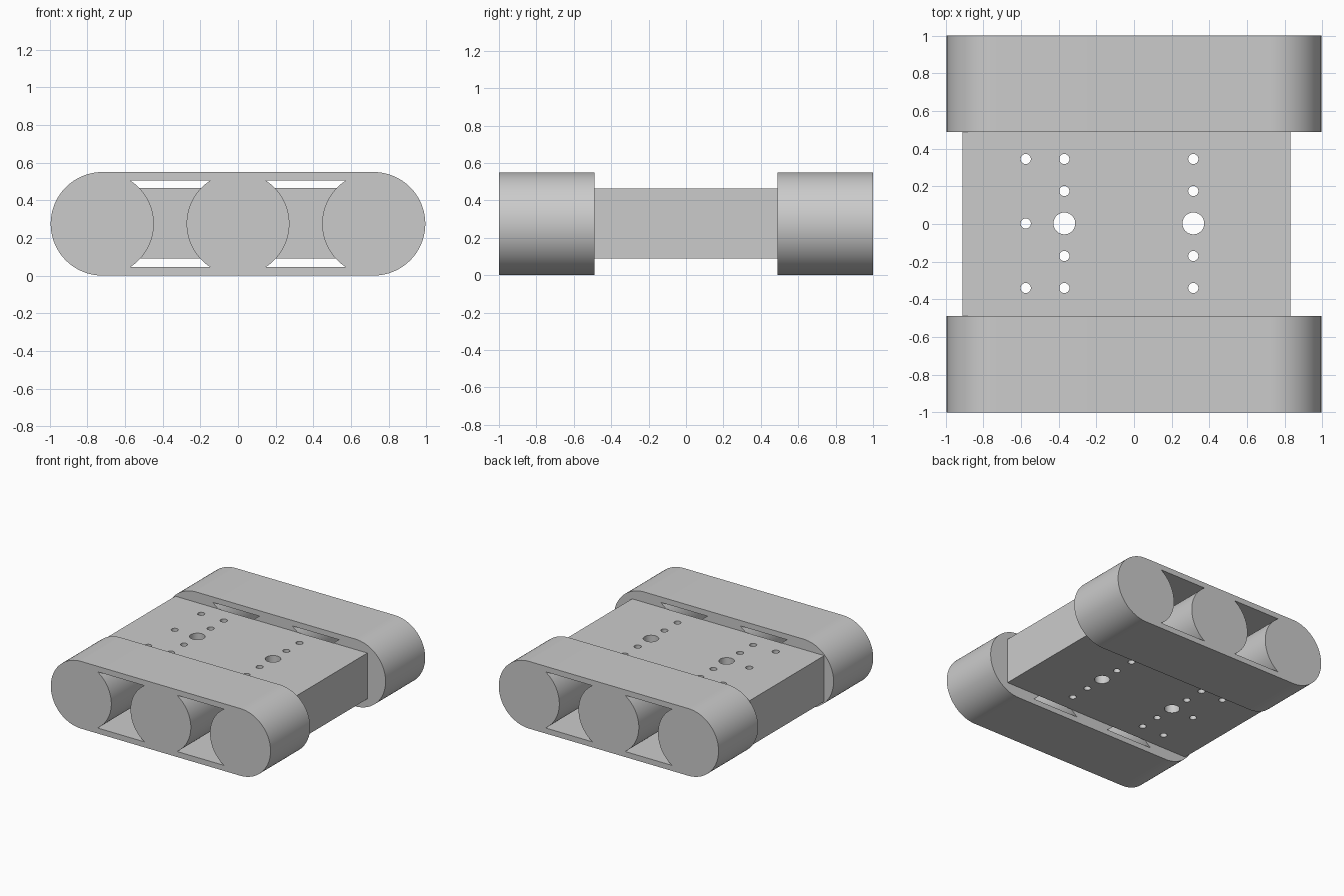
import bpy, bmesh, math

if "Cube" in bpy.data.objects:
    bpy.data.objects.remove(bpy.data.objects["Cube"])

grey = bpy.data.materials.new("light grey")
grey.diffuse_color = (0.6, 0.6, 0.6, 1)
grey.use_nodes = True
grey.node_tree.nodes["Principled BSDF"].inputs["Base Color"].default_value = grey.diffuse_color

R, ZC, WX = 0.273, 0.275, 0.72      # wheel radius, axle height, axle spacing
BELT_IN = 0.23                      # half height of the space inside the belt
Y_IN = 0.488                        # inner face of each track


def arc(cx, cy, r, a0, a1, n):
    return [(cx + r * math.cos(math.radians(a0 + (a1 - a0) * i / n)),
             cy + r * math.sin(math.radians(a0 + (a1 - a0) * i / n))) for i in range(n + 1)]


def circle(cx, cy, r, n=40):
    return arc(cx, cy, r, 0, 360, n)[:-1]


def extrude_profile(name, loops, half, loc, rot=(0, 0, 0)):
    """Solid plate from an outline (first loop) with through holes (other loops)."""
    cu = bpy.data.curves.new(name, 'CURVE')
    cu.dimensions = '2D'
    cu.fill_mode = 'BOTH'
    cu.extrude = half
    for pts in loops:
        sp = cu.splines.new('POLY')
        sp.points.add(len(pts) - 1)
        for p, (x, y) in zip(sp.points, pts):
            p.co = (x, y, 0, 1)
        sp.use_cyclic_u = True
    ob = bpy.data.objects.new(name, cu)
    bpy.context.collection.objects.link(ob)
    ob.location, ob.rotation_euler = loc, rot
    bpy.ops.object.select_all(action='DESELECT')
    ob.select_set(True)
    bpy.context.view_layer.objects.active = ob
    bpy.ops.object.convert(target='MESH')
    ob = bpy.context.view_layer.objects.active
    bm = bmesh.new()
    bm.from_mesh(ob.data)
    bmesh.ops.remove_doubles(bm, verts=bm.verts, dist=1e-5)
    bmesh.ops.recalc_face_normals(bm, faces=bm.faces)
    bm.to_mesh(ob.data)
    bm.free()
    ob.data.materials.clear()
    ob.data.materials.append(grey)
    bpy.ops.object.shade_smooth_by_angle(angle=math.radians(30))
    return ob


# Tracks: belt outline, with openings left between the three wheels
outline = arc(WX, ZC, 0.275, -90, 90, 48) + arc(-WX, ZC, 0.275, 90, 270, 48)
a = math.degrees(math.asin(BELT_IN / R))
gaps = [arc(x, ZC, R, -a, a, 32) + arc(x + WX, ZC, R, 180 - a, 180 + a, 32)
        for x in (-WX, 0)]
half = (1 - Y_IN) / 2
for name, s in (("front_track", -1), ("back_track", 1)):
    extrude_profile(name, [outline] + gaps, half, (0, s * (1 - half), 0),
                    (math.pi / 2, 0, 0))

# Body: flat block with rows of mounting holes through it
holes = [circle(-0.575, y, 0.027) for y in (-0.34, 0.003, 0.345)]
for x in (-0.37, 0.315):
    holes.append(circle(x, 0.003, 0.058))
    holes += [circle(x, y, 0.027) for y in (-0.34, -0.17, 0.175, 0.345)]
block = [(-0.91, -Y_IN), (0.83, -Y_IN), (0.83, Y_IN), (-0.91, Y_IN)]
extrude_profile("body", [block] + holes, 0.1875, (0, 0, 0.2775))
